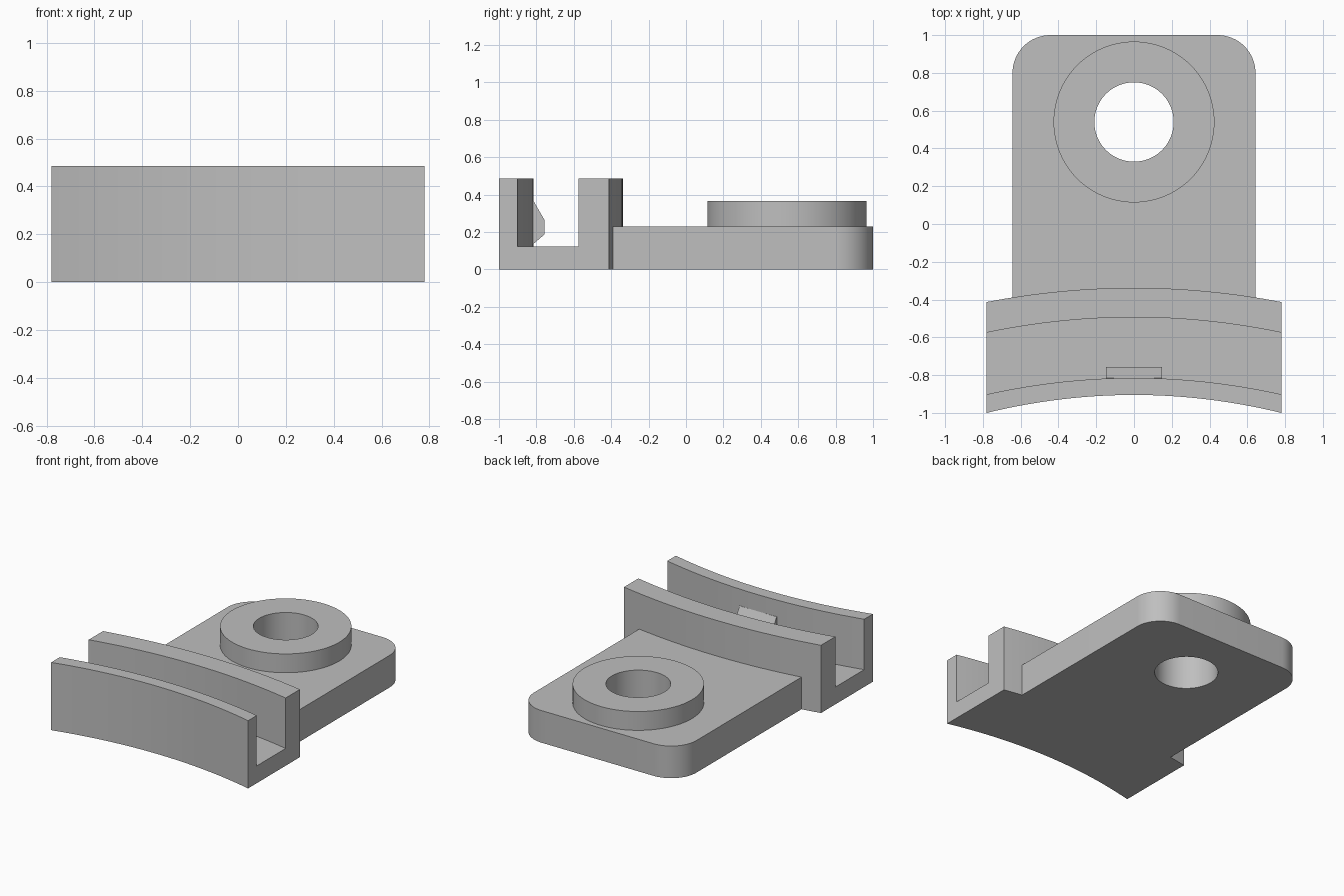
import bpy, bmesh, math

if "Cube" in bpy.data.objects:
    bpy.data.objects.remove(bpy.data.objects["Cube"])

grey = bpy.data.materials.new("plain grey")
grey.diffuse_color = (0.52, 0.52, 0.52, 1)
grey.use_nodes = True
grey.node_tree.nodes["Principled BSDF"].inputs["Base Color"].default_value = grey.diffuse_color

HALF = 0.78          # half width of the curved rail
BORE_Y, BORE_R = 0.54, 0.21
BACK = (-0.338, -0.413)   # rail back: y at the middle, y at the ends


def arc_y(curve, x):
    mid, end = curve
    return mid + (end - mid) * (x / HALF) ** 2


def finish(bm, name):
    bmesh.ops.recalc_face_normals(bm, faces=bm.faces)
    mesh = bpy.data.meshes.new(name)
    bm.to_mesh(mesh)
    bm.free()
    mesh.materials.append(grey)
    obj = bpy.data.objects.new(name, mesh)
    bpy.context.collection.objects.link(obj)
    return obj


def loft(rings, name):
    """Skin closed rings of points and cap both ends."""
    bm = bmesh.new()
    loops = [[bm.verts.new(p) for p in ring] for ring in rings]
    n = len(loops[0])
    for a, b in zip(loops, loops[1:]):
        for i in range(n):
            j = (i + 1) % n
            bm.faces.new((a[i], a[j], b[j], b[i]))
    bm.faces.new(loops[0])
    bm.faces.new(loops[-1])
    return finish(bm, name)


def prism(outline, z0, z1, name):
    return loft([[(x, y, z) for x, y in outline] for z in (z0, z1)], name)


def smooth(obj):
    bpy.ops.object.select_all(action='DESELECT')
    obj.select_set(True)
    bpy.context.view_layer.objects.active = obj
    bpy.ops.object.shade_smooth_by_angle(angle=math.radians(30))


def circle(r, n=96):
    return [(r * math.cos(2 * math.pi * i / n),
             BORE_Y + r * math.sin(2 * math.pi * i / n)) for i in range(n)]


# Curved channel rail: U section swept along the bow
front, front_in, back_in = (-0.905, -1.0), (-0.815, -0.902), (-0.494, -0.575)
section = [(front, 0), (BACK, 0), (BACK, 0.485), (back_in, 0.485),
           (back_in, 0.124), (front_in, 0.124), (front_in, 0.485), (front, 0.485)]
xs = [-HALF + 2 * HALF * i / 32 for i in range(33)]
rail = loft([[(x, arc_y(c, x), z) for c, z in section] for x in xs], "channel_rail")

# Snap catch on the inside of the front wall
catch = [(-0.83, 0.124), (-0.757, 0.187), (-0.757, 0.265), (-0.815, 0.366), (-0.83, 0.366)]
loft([[(x, y, z) for y, z in catch] for x in (-0.147, 0.147)], "snap_catch")

# Mounting plate: front edge follows the rail, back corners rounded
W, R = 0.643, 0.2
outline = [(-W + 2 * W * i / 24, arc_y(BACK, -W + 2 * W * i / 24)) for i in range(25)]
for side, start in ((1, 0), (-1, 90)):
    for i in range(17):
        a = math.radians(start + 90 * i / 16)
        outline.append((side * (W - R) + R * math.cos(a), 1 - R + R * math.sin(a)))
plate = prism(outline, 0, 0.23, "mounting_plate")

# Raised ring around the bore
boss = prism(circle(0.426), 0.23, 0.365, "raised_boss")

# Through bore
cutter = prism(circle(BORE_R), -0.2, 0.6, "bore_cutter")
cutter.hide_render = True
for part in (plate, boss):
    mod = part.modifiers.new("bore", 'BOOLEAN')
    mod.operation = 'DIFFERENCE'
    mod.solver = 'EXACT'
    mod.object = cutter
    bpy.context.view_layer.objects.active = part
    bpy.ops.object.modifier_apply(modifier="bore")
bpy.data.objects.remove(cutter)

for part in (rail, plate, boss):
    smooth(part)
